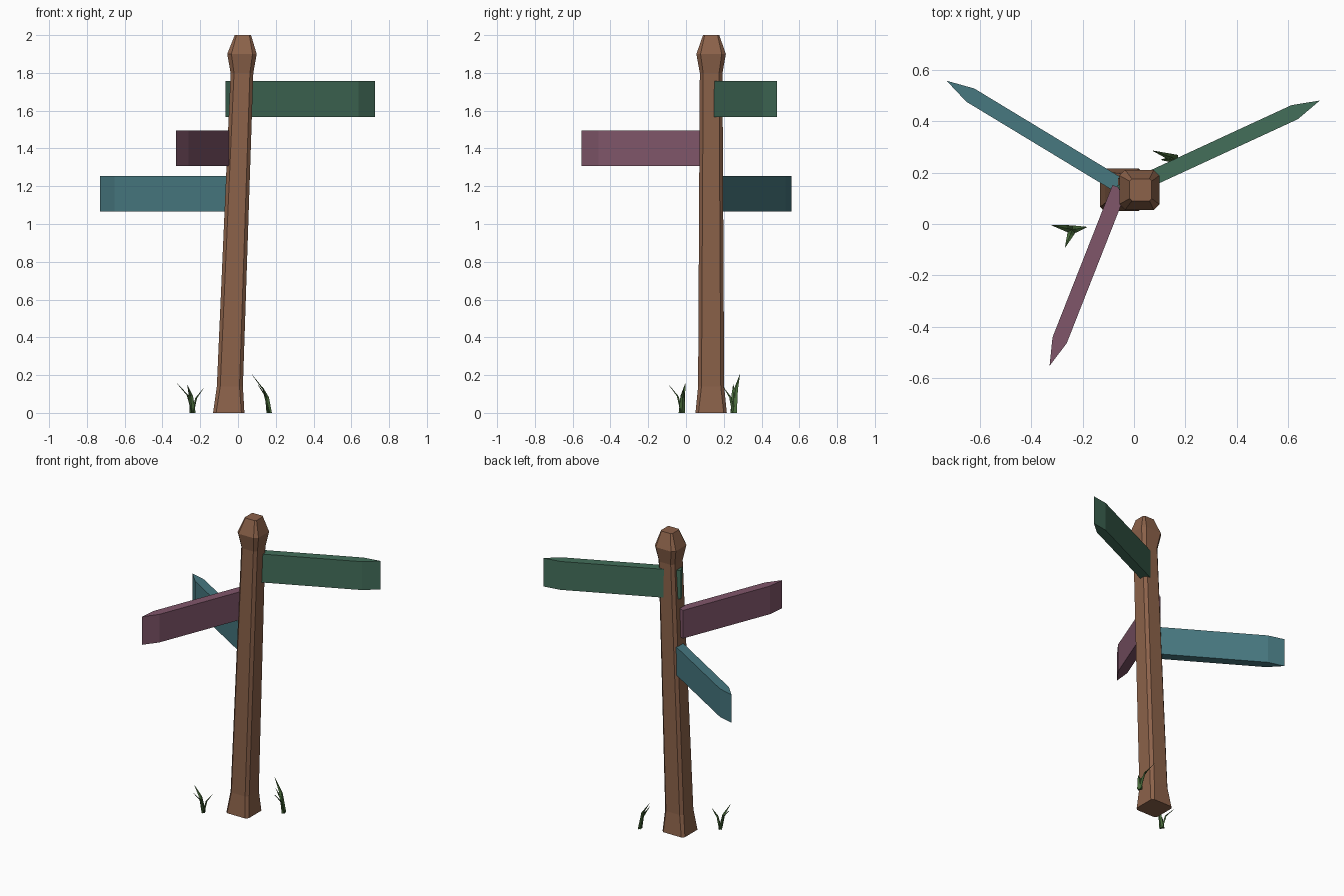
import bpy, bmesh, math
from mathutils import Vector

if "Cube" in bpy.data.objects:
    bpy.data.objects.remove(bpy.data.objects["Cube"])


def material(name, rgb):
    lin = [((c / 255 + 0.055) / 1.055) ** 2.4 for c in rgb]
    m = bpy.data.materials.new(name)
    m.diffuse_color = (*lin, 1)
    m.use_nodes = True
    m.node_tree.nodes["Principled BSDF"].inputs["Base Color"].default_value = m.diffuse_color
    return m


BROWN = material("brown wood", (140, 98, 74))
GREEN = material("green paint", (67, 110, 90))
PURPLE = material("purple paint", (128, 86, 106))
TEAL = material("teal paint", (71, 120, 128))
GRASS = material("grass green", (72, 106, 58))


def loft(bm, rings):
    """Join rings of equal point count into a closed solid."""
    vs = [[bm.verts.new(p) for p in r] for r in rings]
    n = len(vs[0])
    for a, b in zip(vs, vs[1:]):
        for i in range(n):
            j = (i + 1) % n
            bm.faces.new((a[i], a[j], b[j], b[i]))
    bm.faces.new(vs[0][::-1])
    bm.faces.new(vs[-1])


def finish(name, bm, mat):
    bmesh.ops.recalc_face_normals(bm, faces=bm.faces)
    me = bpy.data.meshes.new(name)
    bm.to_mesh(me)
    bm.free()
    me.materials.append(mat)
    ob = bpy.data.objects.new(name, me)
    bpy.context.collection.objects.link(ob)


# Leaning post: chamfered square sections (height, centre x, half width, chamfer)
def section(z, cx, h, c):
    k = h - c
    pts = [(h, -k), (h, k), (k, h), (-k, h), (-h, k), (-h, -k), (-k, -h), (k, -h)]
    return [(cx + x, 0.133 + y, z) for x, y in pts]


bm = bmesh.new()
loft(bm, [section(*s) for s in (
    (0.0, -0.049, 0.083, 0.016),
    (0.14, -0.043, 0.069, 0.018),
    (1.80, 0.021, 0.060, 0.018),
    (1.90, 0.021, 0.078, 0.022),
    (2.0, 0.026, 0.043, 0.009))])
finish("post", bm, BROWN)


# Sign boards: flat planks with a pointed end
def board(name, start, tip, z0, z1, mat, half=0.03, point=0.108):
    s, t = Vector(start), Vector(tip)
    d = (t - s).normalized()
    n = Vector((-d.y, d.x)) * half
    sh = t - d * point
    outline = [s - n, sh - n, t, sh + n, s + n]
    bm = bmesh.new()
    loft(bm, [[(p.x, p.y, z) for p in outline] for z in (z0, z1)])
    finish(name, bm, mat)


board("upper_sign", (-0.053, 0.122), (0.724, 0.481), 1.566, 1.757, GREEN)
board("middle_sign", (-0.056, 0.141), (-0.329, -0.553), 1.306, 1.495, PURPLE)
board("lower_sign", (-0.03, 0.134), (-0.73, 0.558), 1.066, 1.255, TEAL)


# Grass tufts: flat tapering blades that bend outward near the top
def tuft(name, base, tips):
    bm = bmesh.new()
    b = Vector((*base, 0.0))
    for tip in tips:
        t = Vector(tip)
        out = Vector((t.x - b.x, t.y - b.y, 0))
        d = out.normalized()
        side = Vector((-d.y, d.x, 0))
        mid = b + out * 0.32 + Vector((0, 0, t.z * 0.6))
        rings = []
        for p, w, th in ((b, 0.017, 0.006), (mid, 0.012, 0.005), (t, 0.001, 0.001)):
            rings.append([p + side * w, p + d * th, p - side * w, p - d * th])
        loft(bm, rings)
    finish(name, bm, GRASS)


tuft("front_grass", (-0.24, -0.022),
     [(-0.322, -0.004, 0.155), (-0.183, -0.012, 0.13), (-0.268, -0.09, 0.147)])
tuft("back_grass", (0.165, 0.253),
     [(0.074, 0.285, 0.203), (0.105, 0.25, 0.15), (0.13, 0.197, 0.137)])
